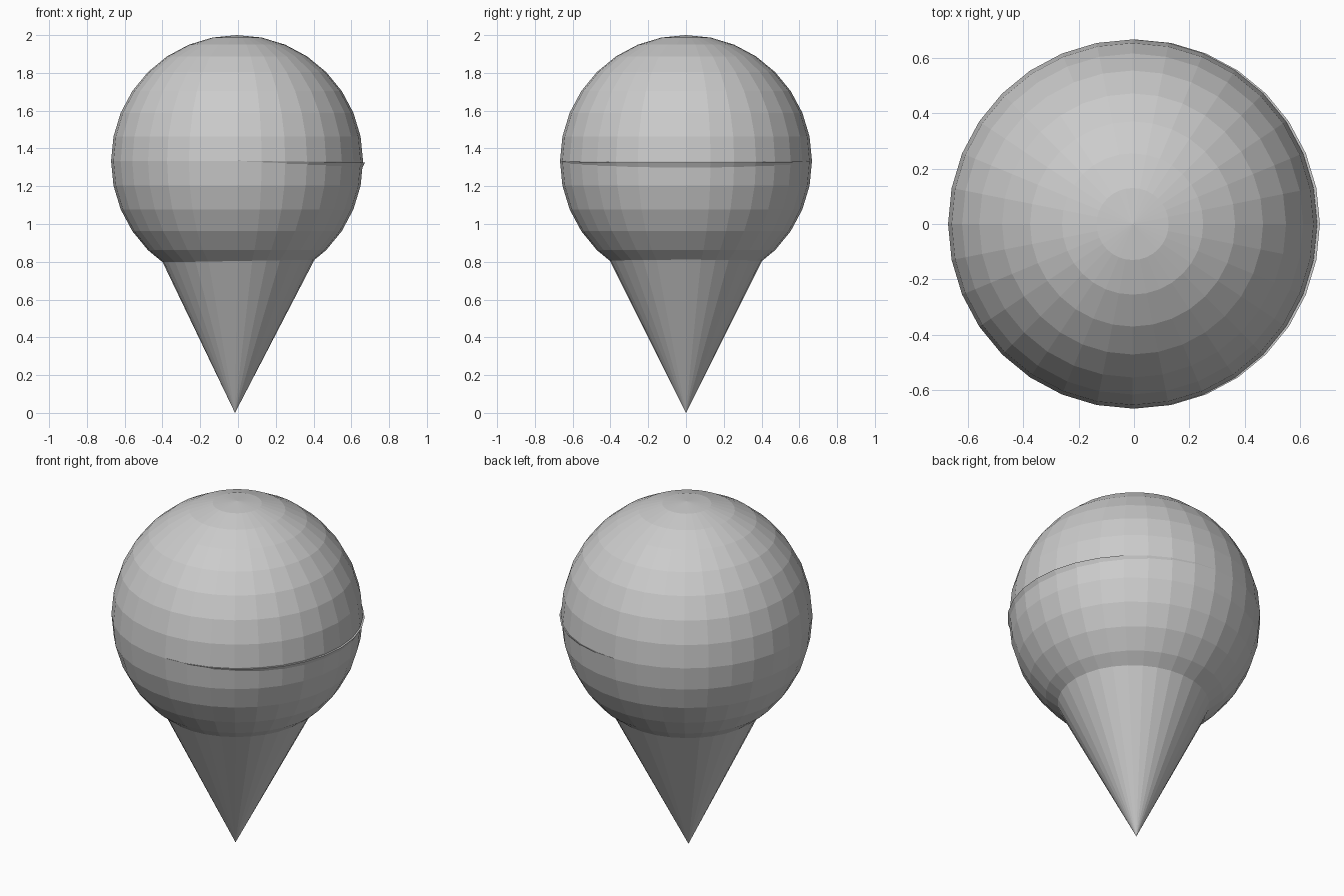
import bpy
from mathutils import Vector

if "Cube" in bpy.data.objects:
    bpy.data.objects.remove(bpy.data.objects["Cube"])

# Round scoop: full low-poly ball
bpy.ops.mesh.primitive_uv_sphere_add(segments=32, ring_count=16, radius=0.667,
                                     location=(-0.005, 0, 1.333))
bpy.context.object.name = "scoop"

# Slightly tilted cone, its rim reaching the ball's equator
tip = Vector((-0.016, 0, 0))
rim = Vector((0.005, 0, 1.335))
axis = rim - tip
bpy.ops.mesh.primitive_cone_add(vertices=32, radius1=0, radius2=0.667,
                                depth=axis.length, location=(tip + rim) / 2,
                                rotation=axis.to_track_quat('Z', 'Y').to_euler())
bpy.context.object.name = "cone"
